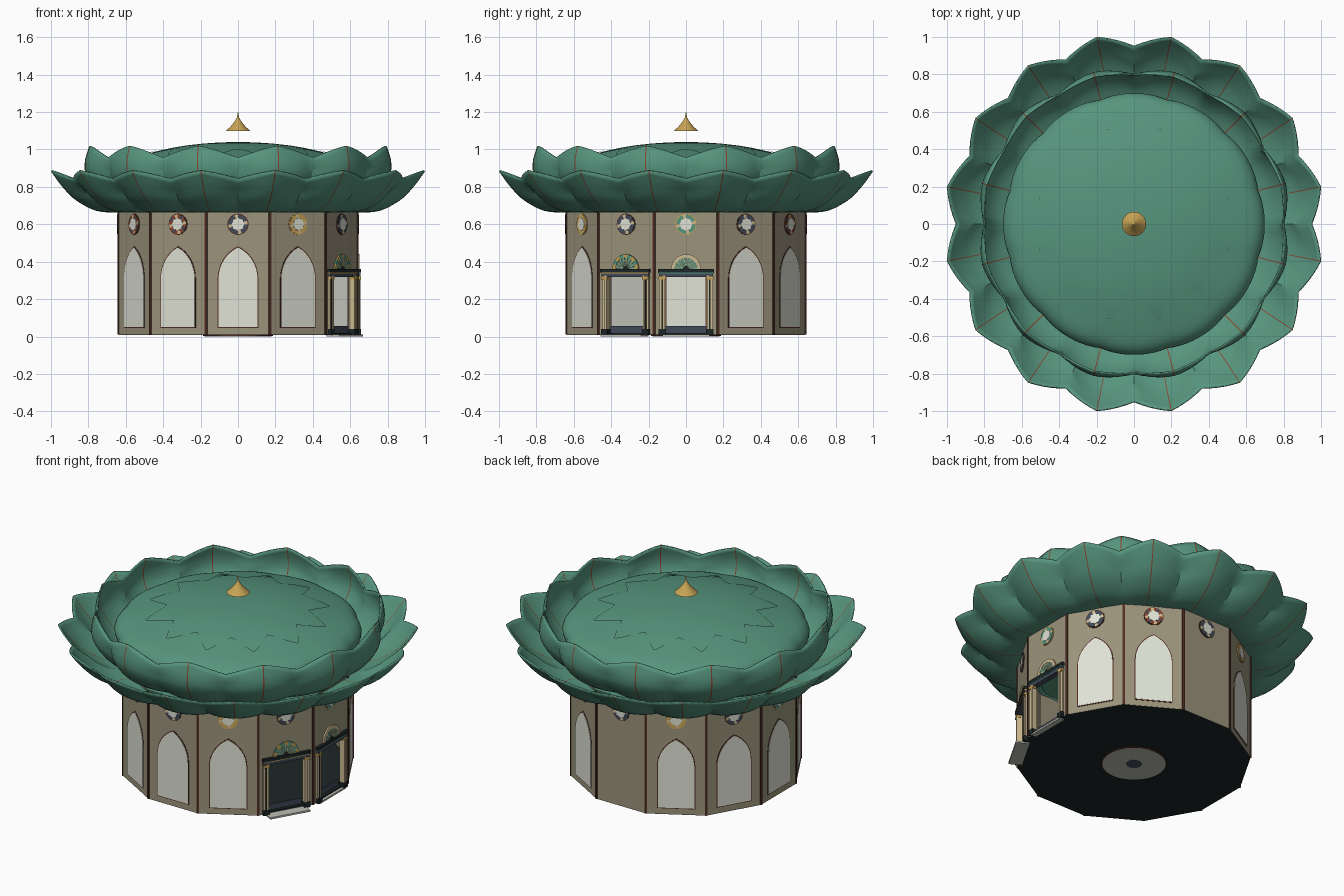
import bpy, bmesh, math
from math import sin, cos, pi, radians, tan, asin

if "Cube" in bpy.data.objects:
    bpy.data.objects.remove(bpy.data.objects["Cube"])

APO = 0.64                      # wall apothem (12 sides)
HALF = APO * tan(radians(15))   # half width of one wall


def mat(name, rgb):
    m = bpy.data.materials.new(name)
    m.diffuse_color = (*rgb, 1)
    m.use_nodes = True
    m.node_tree.nodes["Principled BSDF"].inputs["Base Color"].default_value = m.diffuse_color
    return m


GREEN = mat("petal green", (.095, .30, .21))
TAN = mat("wall stone", (.33, .295, .20))
BROWN = mat("dark brown trim", (.08, .025, .016))
PALE = mat("pale glass", (.75, .77, .68))
GOLD = mat("gold", (.58, .37, .09))
DARK = mat("dark floor", (.012, .019, .020))
GREY = mat("grey stone", (.50, .51, .45))
SLATE = mat("slate blue", (.055, .07, .10))
RED = mat("rust red", (.25, .055, .025))
CREAM = mat("cream", (.62, .50, .29))


def finish(bm, name, mats, smooth=None):
    me = bpy.data.meshes.new(name)
    bm.to_mesh(me)
    bm.free()
    ob = bpy.data.objects.new(name, me)
    bpy.context.collection.objects.link(ob)
    for m in mats:
        me.materials.append(m)
    if smooth:
        bpy.ops.object.select_all(action='DESELECT')
        ob.select_set(True)
        bpy.context.view_layer.objects.active = ob
        bpy.ops.object.shade_smooth_by_angle(angle=radians(smooth))
    return ob


def prism(bm, pts, d0, d1, az, mi=0):
    """Extrude an outline (u across, z up) on the wall facing az, from depth d0 to d1."""
    a = radians(az)
    def ring(d):
        return [bm.verts.new(((APO + d) * cos(a) - u * sin(a),
                              (APO + d) * sin(a) + u * cos(a), z)) for u, z in pts]
    b, f = ring(d0), ring(d1)
    n = len(pts)
    faces = [bm.faces.new(f), bm.faces.new(b[::-1])]
    faces += [bm.faces.new((b[i], b[(i + 1) % n], f[(i + 1) % n], f[i])) for i in range(n)]
    for fc in faces:
        fc.material_index = mi


def rect(u0, u1, z0, z1):
    return [(u0, z0), (u1, z0), (u1, z1), (u0, z1)]


def arch(w, z0, spring, h):
    """Pointed arch outline."""
    c = (h * h - w * w) / (2 * w)
    R = w + c
    right = [(R * cos(t) - c, spring + R * sin(t))
             for t in [asin(h / R) * i / 8 for i in range(8)]]
    return [(-w, z0), (w, z0)] + right + [(0, spring + h)] + [(-u, z) for u, z in right[::-1]]


def sector(r0, r1, a0, a1, zc):
    am = (a0 + a1) / 2
    return [(r0 * cos(a0), zc + r0 * sin(a0)), (r1 * cos(a0), zc + r1 * sin(a0)),
            (r1 * cos(am), zc + r1 * sin(am)), (r1 * cos(a1), zc + r1 * sin(a1)),
            (r0 * cos(a1), zc + r0 * sin(a1))]


def lathe(name, prof, n, m, phase=0, smooth=None):
    bm = bmesh.new()
    rings = []
    for r, z in prof:
        if r == 0:
            rings.append([bm.verts.new((0, 0, z))] * n)
        else:
            rings.append([bm.verts.new((r * cos(phase + 2 * pi * i / n),
                                        r * sin(phase + 2 * pi * i / n), z)) for i in range(n)])
    for p, q in zip(rings, rings[1:]):
        for i in range(n):
            k = (i + 1) % n
            bm.faces.new(list(dict.fromkeys((p[i], p[k], q[k], q[i]))))
    return finish(bm, name, [m], smooth)


def curve(pts, v):
    """Catmull-Rom point on a profile, v in 0..1."""
    s = v * (len(pts) - 1)
    i = min(int(s), len(pts) - 2)
    t = s - i
    p0, p1, p2, p3 = pts[max(i - 1, 0)], pts[i], pts[i + 1], pts[min(i + 2, len(pts) - 1)]
    return [.5 * (2 * b + (c - a) * t + (2 * a - 5 * b + 4 * c - d) * t * t
                  + (3 * b - a - 3 * c + d) * t ** 3) for a, b, c, d in zip(p0, p1, p2, p3)]


def tier(name, n, phase, prof, cut, bulge, rib=True, rim=0.0, thick=.008, rows=14):
    """Ring of n cupped petals with pointed tips and a thin rib along each."""
    bm = bmesh.new()
    ts = [-1, -.8, -.6, -.4, -.2, -.014, .014, .2, .4, .6, .8]
    cols = []
    for k in range(n):
        for t in ts:
            a = phase + 2 * pi / n * (k + t / 2)
            col = []
            for j in range(rows + 1):
                w = j / rows
                r, z = curve(prof, w * (1 - cut * abs(t)))
                # cupped below, fading to a straight-edged point at the rim
                r -= bulge * t * t * min(1, 1.5 * sin(pi * (.15 + .85 * w)))
                r -= rim * abs(t) * w ** 4
                col.append(bm.verts.new((r * cos(a), r * sin(a), z)))
            cols.append(col)
    for i, p in enumerate(cols):
        q = cols[(i + 1) % len(cols)]
        for j in range(rows):
            f = bm.faces.new((p[j], q[j], q[j + 1], p[j + 1]))
            f.material_index = int(rib and i % len(ts) == 5)
    ob = finish(bm, name, [GREEN, RED], 30)
    if thick:
        s = ob.modifiers.new("thickness", 'SOLIDIFY')
        s.thickness = thick
        s.offset = -1


# roof: three rings of petals, inner dome, floating finial
tier("lower_petals", 16, radians(11.25),
     [(.62, .668), (.755, .668), (.875, .725), (.955, .80), (1.02, .885)], .14, .05, rim=.035)
tier("upper_petals", 12, radians(15),
     [(.62, .69), (.75, .755), (.825, .85), (.84, .93), (.82, 1.02)], .18, .035, rim=.035)
tier("closed_petals", 12, 0,
     [(.58, .70), (.67, .80), (.70, .865), (.665, .92), (.58, .955), (.40, 1.004)],
     .14, .012, rib=False, thick=0)
lathe("dome", [(.715 * cos(i * pi / 24), .80 + .24 * sin(i * pi / 24)) for i in range(3, 12)]
      + [(0, 1.04)], 48, GREEN, 0, 40)
lathe("finial", [(0, 1.10), (.065, 1.10), (.04, 1.122), (.018, 1.15), (.006, 1.17), (0, 1.205)],
      24, GOLD, 0, 30)
lathe("ceiling", [(0, .675), (.66, .675), (.66, .686), (0, .686)], 12, GREEN, radians(15))

# floor with round medallion beneath
lathe("floor", [(0, .008), (.66, .008), (.66, .02), (0, .02)], 12, DARK, radians(15))
lathe("medallion_rim", [(0, .003), (.187, .003), (.187, .01), (0, .01)], 32, BROWN)
lathe("medallion", [(0, .001), (.18, .001), (.18, .01), (0, .01)], 32, GREY)
lathe("medallion_centre", [(0, 0), (.045, 0), (.045, .005), (0, .005)], 12, SLATE)

# walls, windows, corner strips
DOORS, BLANK = (0, -30), 90
walls, frames, glass, strips = (bmesh.new() for _ in range(4))
for k in range(12):
    az = k * 30 - 150
    if az in DOORS:
        prism(walls, [(-HALF, .01), (-.115, .01), (-.115, .33), (.115, .33), (.115, .01),
                      (HALF, .01), (HALF, .68), (-HALF, .68)], -.02, 0, az)
    else:
        prism(walls, rect(-HALF, HALF, .01, .68), -.02, 0, az)
        if az != BLANK:
            prism(frames, arch(.109, .046, .31, .173), -.022, .002, az)
            prism(glass, arch(.104, .051, .31, .166), -.024, .004, az)
    prism(strips, rect(-.007, .007, .01, .68), .012, .026, az + 15)
finish(walls, "walls", [TAN])
finish(frames, "window_frames", [BROWN])
finish(glass, "window_glass", [PALE])
finish(strips, "corner_strips", [BROWN])

# round stained-glass rosettes, a colour for each wall
MAIN = [3, 3, 2, 4, 2, 5, 2, 3, 2, 4, 2, 5]
ros = bmesh.new()
for k in range(12):
    az = k * 30 - 150
    prism(ros, [(.057 * cos(i * pi / 12), .60 + .057 * sin(i * pi / 12)) for i in range(24)],
          -.001, .003, az, 4 if MAIN[k] > 3 else 0)
    for i in range(16):
        a = i * pi / 8
        alt = {2: 2, 3: 2, 4: 4, 5: 5}[MAIN[k]] if i % 4 else 6
        prism(ros, sector(.032, .052, a, a + pi / 8, .60), .001, .006, az,
              MAIN[k] if i % 2 else alt)
    prism(ros, [((.035 - .005 * (i % 2)) * cos(i * pi / 8), .60 + (.035 - .005 * (i % 2)) * sin(i * pi / 8))
                for i in range(16)], .001, .008, az, 1)
finish(ros, "rosettes", [BROWN, PALE, SLATE, RED, GOLD, GREEN, CREAM])

# two doorways: columns, lintel, fan, threshold and step
door, step = bmesh.new(), bmesh.new()
for az in DOORS:
    for s in (-1, 1):
        for c, w, d in ((.136, .008, .010), (.118, .006, .016)):
            prism(door, rect(s * c - w, s * c + w, .03, .325), -.015, d, az, 0)
        prism(door, rect(s * .127 - .019, s * .127 + .019, .008, .04), -.02, .018, az, 4)
        prism(door, rect(s * .127 - .003, s * .127 + .003, .04, .325), -.01, .012, az, 4)
        prism(door, rect(s * .127 - .019, s * .127 + .019, .305, .32), -.01, .017, az, 2)
    prism(door, rect(-.145, .145, .318, .336), -.02, .014, az, 1)
    prism(door, rect(-.147, .147, .336, .341), -.02, .016, az, 3 if az == 0 else 2)
    prism(door, rect(-.150, .150, .341, .36), -.02, .018, az, 4)
    prism(door, rect(-.11, .11, .01, .055), -.03, -.022, az, 1)
    for i in range(9):
        a0, a1 = i * pi / 9, (i + 1) * pi / 9
        prism(door, sector(.018, .062, a0 + .06, a1 - .06, .36), 0, .007, az, 3)
        prism(door, sector(.062, .08, a0, a1, .36), 0, .009, az, 0 if az == 0 else (2, 3)[i % 2])
        prism(door, sector(.004, .064, a0 - .04, a0 + .06, .36), 0, .009, az, 0)
    prism(door, sector(0.001, .02, 0, pi, .36), 0, .010, az, 4)
    out = .06 if az else .015
    prism(step, rect(-.125, .125, .001, .012), -.02, out, az)
finish(door, "doorways", [CREAM, SLATE, GOLD, GREEN, DARK])
finish(step, "door_steps", [GREY])
